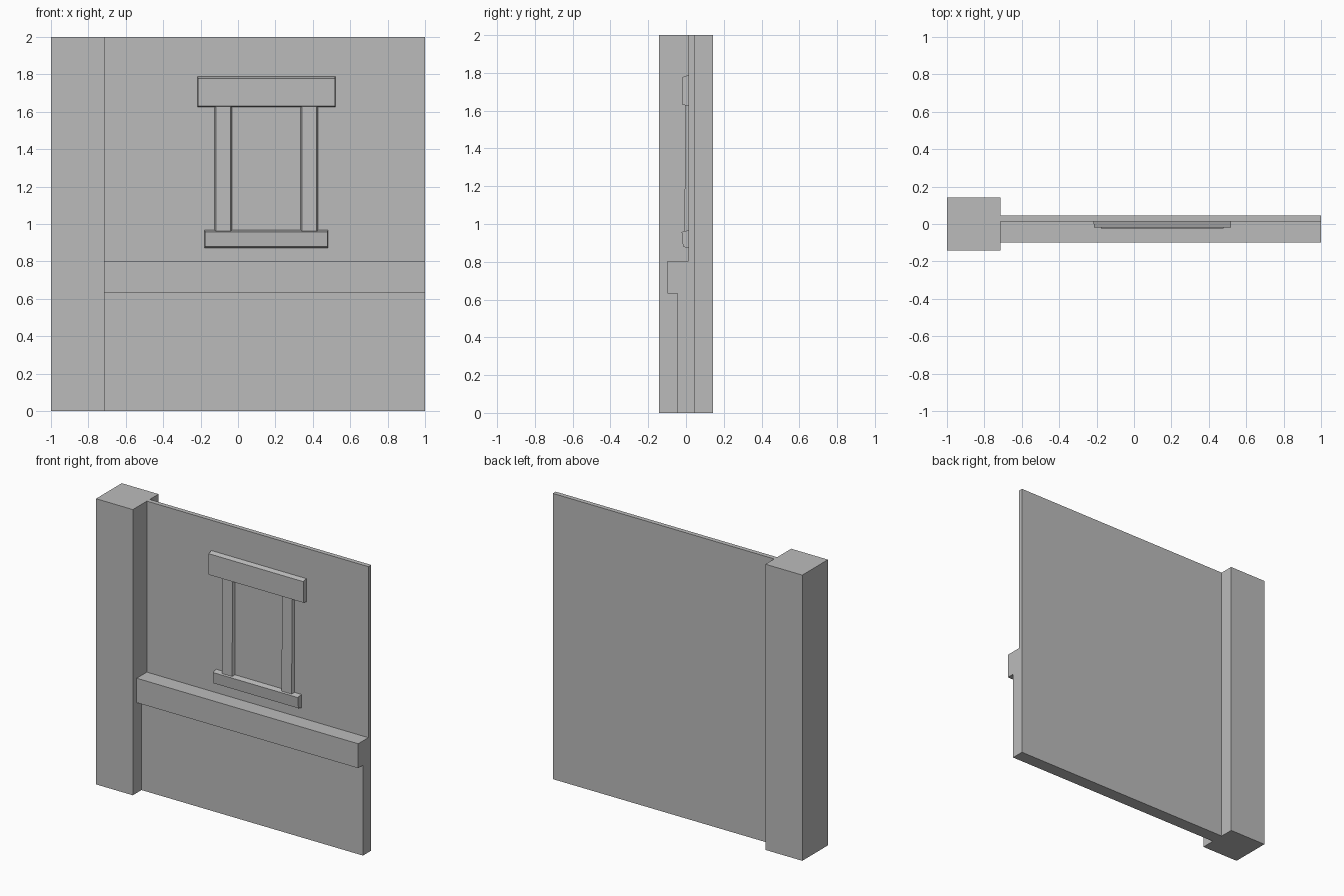
import bpy
import bmesh

cube = bpy.data.objects.get("Cube")
if cube:
    bpy.data.objects.remove(cube, do_unlink=True)

plaster = bpy.data.materials.new("plain grey")
plaster.use_nodes = True
grey = (0.5, 0.5, 0.5, 1)
plaster.diffuse_color = grey
plaster.node_tree.nodes["Principled BSDF"].inputs["Base Color"].default_value = grey

WALL_FRONT, WALL_BACK = 0.013, 0.045
PILLAR_EDGE = -0.715


def extrude_profile(name, profile, x0, x1):
    """Extrude a (y, z) outline along x between x0 and x1."""
    bm = bmesh.new()
    face = bm.faces.new([bm.verts.new((x0, y, z)) for y, z in profile])
    ext = bmesh.ops.extrude_face_region(bm, geom=[face])
    verts = [v for v in ext["geom"] if isinstance(v, bmesh.types.BMVert)]
    bmesh.ops.translate(bm, verts=verts, vec=(x1 - x0, 0, 0))
    bmesh.ops.recalc_face_normals(bm, faces=bm.faces[:])
    mesh = bpy.data.meshes.new(name)
    bm.to_mesh(mesh)
    bm.free()
    mesh.materials.append(plaster)
    obj = bpy.data.objects.new(name, mesh)
    bpy.context.collection.objects.link(obj)
    return obj


def taper_sides(obj, amount):
    """Pull the front vertices in at both ends to chamfer the sides."""
    xs = [v.co.x for v in obj.data.vertices]
    middle = (min(xs) + max(xs)) / 2
    for v in obj.data.vertices:
        if v.co.y < WALL_FRONT - 0.001:
            v.co.x += amount if v.co.x < middle else -amount


# Corner pillar
extrude_profile("corner_pillar",
                [(-0.142, 0), (0.142, 0), (0.142, 2), (-0.142, 2)], -1, PILLAR_EDGE)

# Wall with thick base and projecting rail
extrude_profile("wall_with_rail", [
    (WALL_BACK, 0), (WALL_BACK, 2), (WALL_FRONT, 2), (WALL_FRONT, 0.803),
    (-0.099, 0.803), (-0.099, 0.632), (-0.046, 0.632), (-0.046, 0)],
    PILLAR_EDGE, 1)

# Window lintel and sill
lintel = extrude_profile("window_lintel", [
    (WALL_FRONT, 1.625), (WALL_FRONT, 1.788), (-0.018, 1.778), (-0.018, 1.631)],
    -0.216, 0.52)
taper_sides(lintel, 0.002)
sill = extrude_profile("window_sill", [
    (WALL_FRONT, 0.872), (WALL_FRONT, 0.967), (-0.023, 0.958), (-0.016, 0.88)],
    -0.179, 0.481)
taper_sides(sill, 0.002)

# Window jambs, slightly deeper at the foot
for side, x in (("right", -0.126), ("left", 0.335)):
    jamb = extrude_profile(side + "_window_jamb", [
        (WALL_FRONT, 0.95), (WALL_FRONT, 1.64), (-0.002, 1.64), (-0.009, 0.95)],
        x, x + 0.094)
    taper_sides(jamb, 0.008)
